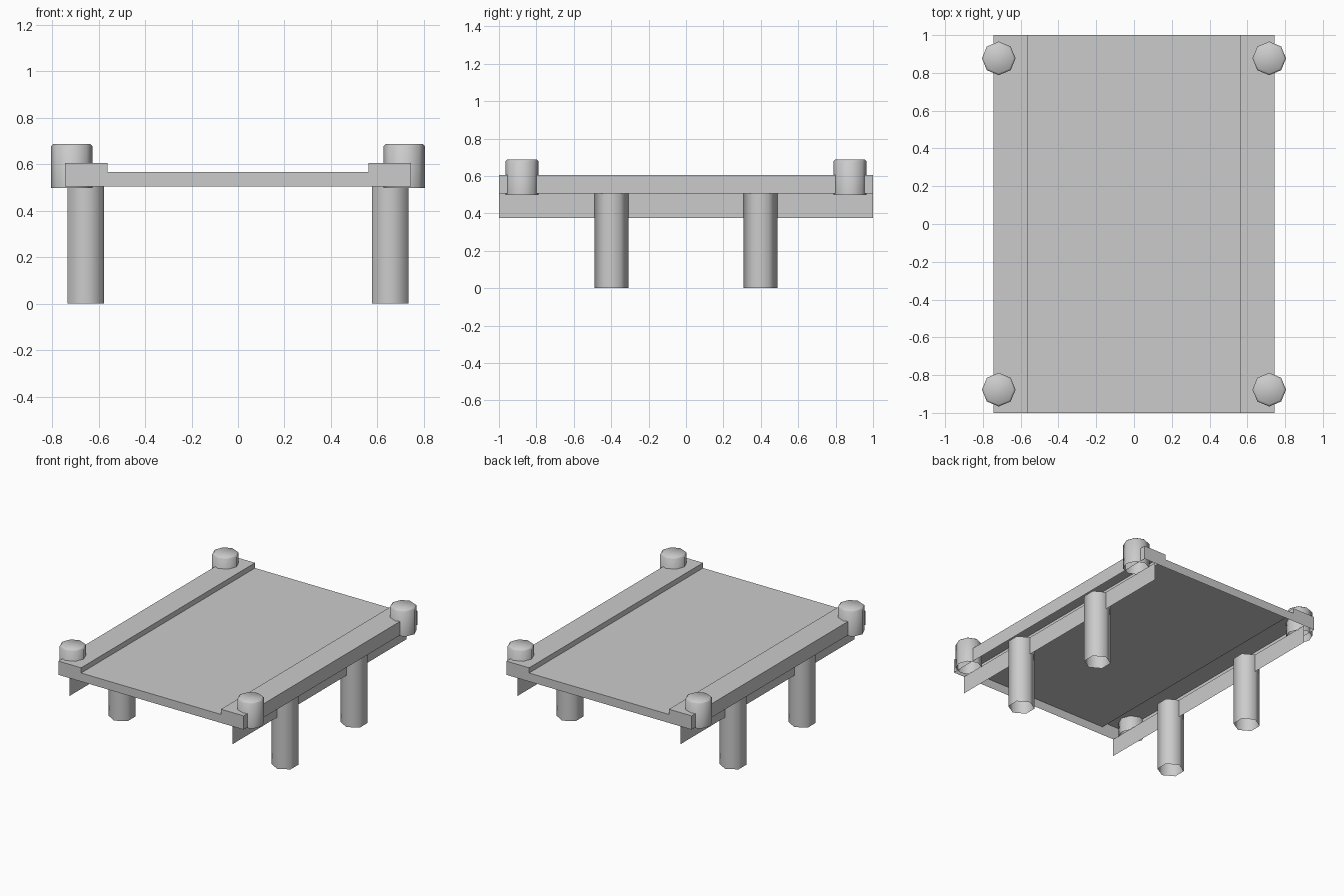
import bpy, bmesh
from math import sin, cos, pi

if "Cube" in bpy.data.objects:
    bpy.data.objects.remove(bpy.data.objects["Cube"])


def make_object(name, bm, smooth=False):
    bmesh.ops.recalc_face_normals(bm, faces=bm.faces)
    for f in bm.faces:
        f.smooth = smooth
    me = bpy.data.meshes.new(name)
    bm.to_mesh(me)
    bm.free()
    ob = bpy.data.objects.new(name, me)
    bpy.context.collection.objects.link(ob)
    return ob


def post(name, x, y, sides, rings, turn=0.0, cap=False):
    """Open-bottomed prism through (radius, z) rings, optionally capped on top."""
    bm = bmesh.new()
    loops = []
    for r, z in rings:
        loops.append([bm.verts.new((x + r * cos(turn + 2 * pi * i / sides),
                                    y + r * sin(turn + 2 * pi * i / sides), z))
                      for i in range(sides)])
    for a, b in zip(loops, loops[1:]):
        for i in range(sides):
            j = (i + 1) % sides
            bm.faces.new((a[i], a[j], b[j], b[i]))
    if cap:
        bm.faces.new(loops[-1])
    return make_object(name, bm, smooth=True)


# Deck with raised side rims, hollow underneath
half = [(0.745, 0.505), (0.745, 0.605), (0.563, 0.605), (0.563, 0.567)]
profile = half + [(-x, z) for x, z in reversed(half)]
bm = bmesh.new()
front = [bm.verts.new((x, -1, z)) for x, z in profile]
back = [bm.verts.new((x, 1, z)) for x, z in profile]
for i in range(len(profile) - 1):
    bm.faces.new((front[i], front[i + 1], back[i + 1], back[i]))
bm.faces.new(front)
bm.faces.new(back)
make_object("deck", bm)

for sx, side in ((-1, "left"), (1, "right")):
    # Thin support beam below the deck
    bm = bmesh.new()
    x = sx * 0.656
    bm.faces.new([bm.verts.new(p) for p in
                  ((x, -1, 0.375), (x, 1, 0.375), (x, 1, 0.505), (x, -1, 0.505))])
    make_object(f"{side}_beam", bm)

    for sy, end in ((-1, "front"), (1, "back")):
        # Six-sided legs
        post(f"{end}_{side}_leg", x, sy * 0.398, 6,
             [(0.09, 0.0), (0.09, 0.505)], turn=pi / 2)
        # Eight-sided corner bollards with a small bevelled top
        post(f"{end}_{side}_bollard", sx * 0.716, sy * 0.877, 8,
             [(0.089, 0.498), (0.089, 0.678), (0.078, 0.688)], cap=True)
